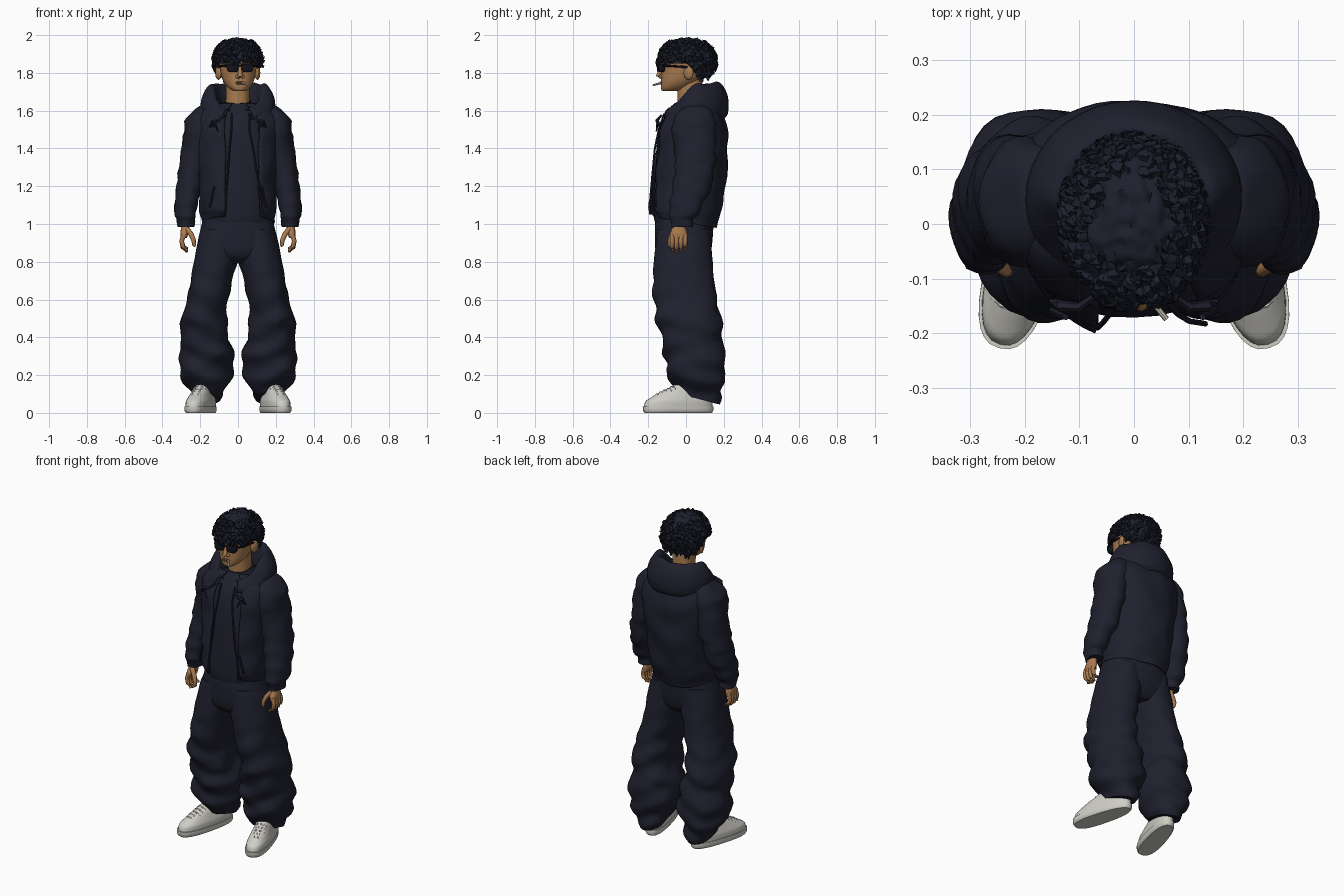
import bpy, bmesh, math, random
from mathutils import Vector, noise
random.seed(4)

def mat(name, r, g, b):
    m = bpy.data.materials.new(name)
    m.diffuse_color = (r, g, b, 1)
    return m

NAVY = mat("navy cloth", 0.0135, 0.0145, 0.027)
HAIR = mat("dark hair", 0.012, 0.014, 0.026)
SKIN = mat("skin", 0.40, 0.20, 0.08)
LIPS = mat("lips", 0.22, 0.09, 0.045)
SHOE = mat("off white leather", 0.62, 0.61, 0.56)
GLASS = mat("black lens", 0.006, 0.006, 0.012)
PAPER = mat("paper", 0.66, 0.62, 0.52)

def finish(bm, name, material, angle=40, mirror=False, recalc=True, turn=0, thick=0):
    if recalc:
        bmesh.ops.recalc_face_normals(bm, faces=bm.faces)
    me = bpy.data.meshes.new(name)
    bm.to_mesh(me)
    bm.free()
    me.materials.append(material)
    me.polygons.foreach_set("use_smooth", [True] * len(me.polygons))
    me.set_sharp_from_angle(angle=math.radians(angle))
    ob = bpy.data.objects.new(name, me)
    bpy.context.collection.objects.link(ob)
    ob.rotation_euler.z = turn
    if thick:
        s = ob.modifiers.new("thickness", 'SOLIDIFY')
        s.thickness, s.offset = thick, -1
    if mirror:
        ob.modifiers.new("mirror", 'MIRROR')
    return ob

def grid(bm, rows, closed=True, caps=True):
    vs = [[bm.verts.new(p) for p in r] for r in rows]
    n = len(vs[0])
    for a, b in zip(vs, vs[1:]):
        for j in range(n if closed else n - 1):
            k = (j + 1) % n
            bm.faces.new((a[j], a[k], b[k], b[j]))
    if closed and caps:
        bm.faces.new(vs[0][::-1])
        bm.faces.new(vs[-1])

def spline(keys, sub):
    out = []
    for i in range(len(keys) - 1):
        p = [keys[max(i - 1, 0)], keys[i], keys[i + 1], keys[min(i + 2, len(keys) - 1)]]
        for s in range(sub):
            t = s / sub
            out.append([b + 0.5 * t * (c - a + t * (2*a - 5*b + 4*c - d + t * (3*(b - c) + d - a)))
                        for a, b, c, d in zip(*p)])
    return out + [list(keys[-1])]

def spow(v, e):
    return math.copysign(abs(v) ** e, v)

def loft(bm, keys, sides=32, sub=3, power=2.2, fold=None, gap=None, caps=True):
    """keys, bottom to top: z, x0, x1, y0, y1, rise of the front edge"""
    rings = spline(keys, sub)
    rows = []
    for i, (z, x0, x1, y0, y1, tilt) in enumerate(rings):
        t = i / (len(rings) - 1)
        l, r = [a + (b - a) * t for a, b in gap] if gap else (0, 0)
        row = []
        for j in range(sides):
            a = -math.pi/2 + r + (2*math.pi - l - r) * j / (sides - 1 if gap else sides)
            c, s = spow(math.cos(a), 2/power), spow(math.sin(a), 2/power)
            p = Vector(((x0+x1)/2 + (x1-x0)/2*c, (y0+y1)/2 + (y1-y0)/2*s, z - tilt*s))
            if fold:
                p += Vector((math.cos(a), math.sin(a), 0)) * fold(p, a)
            row.append(p)
        rows.append(row)
    grid(bm, rows, not gap, caps)

def tube(bm, pts, radii, sides=8):
    pts = [Vector(p) for p in pts]
    rows = []
    for i, p in enumerate(pts):
        d = (pts[min(i+1, len(pts)-1)] - pts[max(i-1, 0)]).normalized()
        u = d.orthogonal().normalized()
        v = d.cross(u)
        rows.append([p + radii[i] * (u*math.cos(k*math.tau/sides) + v*math.sin(k*math.tau/sides))
                     for k in range(sides)])
    grid(bm, rows)

def ball(bm, c, r, sub=3):
    vs = bmesh.ops.create_icosphere(bm, subdivisions=sub, radius=1)["verts"]
    for v in vs:
        v.co = Vector(c) + Vector((v.co.x*r[0], v.co.y*r[1], v.co.z*r[2]))
    return vs

def crumple(amp, fx, fz):
    return lambda p, a: amp * noise.noise(Vector((p.x*fx, p.y*fx, p.z*fz)))

# Trousers: hips, then one baggy leg mirrored
bm = bmesh.new()
loft(bm, [(.79, -.14, .14, -.10, .09, 0), (.83, -.215, .215, -.15, .125, 0),
          (.90, -.213, .213, -.165, .14, 0), (1.0, -.19, .19, -.165, .145, 0),
          (1.06, -.18, .18, -.155, .135, 0)], fold=crumple(.006, 14, 8))
finish(bm, "trouser_hips", NAVY)

def leg_fold(p, a):
    w = min(1, max(0, (.75 - p.z) / .3)) * min(1, max(0.2, (p.z - .04) / .1))
    return (.007 * noise.noise(p * 12)
            + w * (.010 * math.sin(p.z*42 + 1.6*math.sin(a*2)) + .018 * noise.noise(Vector((p.x*8, p.y*8, p.z*15)))))

bm = bmesh.new()
loft(bm, [(.075, .095, .235, -.05, .175, .03), (.11, .075, .25, -.075, .19, .03),
          (.18, .045, .285, -.095, .2, .02), (.27, .025, .32, -.11, .21, .01),
          (.35, .04, .295, -.125, .2, 0), (.43, .05, .30, -.14, .19, 0),
          (.52, .055, .295, -.155, .18, 0), (.62, .045, .265, -.175, .16, 0),
          (.72, .025, .247, -.175, .148, 0), (.80, .003, .235, -.168, .142, 0),
          (.90, .0, .212, -.16, .135, 0), (.97, .01, .19, -.15, .13, 0)],
     sides=36, sub=4, fold=leg_fold)
finish(bm, "trouser_legs", NAVY, mirror=True)

# Shoes: sole, upper and laces in foot space, then toed out
def foot(bm):
    c, s = math.cos(.27), math.sin(.27)
    for v in bm.verts:
        x, y = v.co.x, v.co.y
        x *= 1 - .45 * (y + .02)
        v.co.x, v.co.y = .195 + x*c - y*s, -.04 + x*s + y*c

bm = bmesh.new()
loft(bm, [(0, -.056, .056, -.185, .183, 0), (.012, -.064, .064, -.192, .19, 0),
          (.035, -.064, .064, -.194, .19, 0)], power=2.5, sub=2)
loft(bm, [(.03, -.060, .060, -.188, .186, 0), (.06, -.06, .06, -.18, .186, 0),
          (.078, -.056, .056, -.155, .184, 0), (.098, -.05, .05, -.115, .18, .004),
          (.12, -.044, .044, -.065, .175, .006), (.145, -.035, .035, -.02, .165, .004)], power=2.4)
for i in range(5):
    y, z = -.118 + i*.021, .094 + i*.0105
    tube(bm, [(-.034, y+.008, z-.012), (-.015, y, z+.003), (.015, y, z+.003), (.034, y+.008, z-.012)], [.005]*4, 6)
foot(bm)
finish(bm, "shoes", SHOE, mirror=True)

# Inner shirt with crew collar
bm = bmesh.new()
loft(bm, [(1.0, -.18, .18, -.16, .135, 0), (1.06, -.185, .185, -.172, .14, 0),
          (1.25, -.19, .19, -.165, .18, 0), (1.42, -.20, .20, -.15, .19, 0),
          (1.54, -.18, .18, -.125, .17, 0), (1.60, -.11, .11, -.085, .12, 0),
          (1.635, -.078, .078, -.06, .10, -.01), (1.65, -.07, .07, -.052, .095, -.012)],
     fold=crumple(.006, 10, 10))
finish(bm, "shirt", NAVY)

# Jacket body, open at the front
bm = bmesh.new()
loft(bm, [(1.01, -.188, .188, -.178, .155, .03), (1.035, -.19, .19, -.192, .165, .025),
          (1.07, -.20, .20, -.2, .185, .01), (1.14, -.207, .207, -.197, .2, 0),
          (1.26, -.208, .208, -.185, .215, 0), (1.40, -.222, .222, -.167, .222, 0),
          (1.50, -.235, .235, -.148, .218, 0), (1.57, -.225, .225, -.122, .2, 0),
          (1.615, -.175, .175, -.09, .175, 0), (1.64, -.12, .12, -.065, .14, 0)],
     sides=52, sub=4, gap=[(.33, .25), (.68, .35)], fold=crumple(.014, 9, 9), caps=False)
finish(bm, "jacket_body", NAVY, recalc=False, thick=.012)

# Zip edges, drawstrings and pocket slits
bm = bmesh.new()
for top, bot in ((-.035, -.068), (.06, .13)):
    tube(bm, [(bot, -.198 + abs(bot)*.12, 1.05), (bot*.93+top*.07, -.197 + abs(bot)*.12, 1.14),
              (bot*.6+top*.4, -.178, 1.26), (bot*.3+top*.7, -.165, 1.4),
              (top, -.144, 1.5), (top, -.115, 1.585)], [.0055]*6, 6)
for s in (-1, 1):
    tube(bm, [(s*.07, -.13, 1.575), (s*.10, -.152, 1.55), (s*.135, -.15, 1.54), (s*.15, -.14, 1.515),
              (s*.12, -.152, 1.525), (s*.105, -.157, 1.49)], [.006, .009, .011, .007, .008, .004], 6)
    tube(bm, [(s*.15, -.158, 1.09), (s*.125, -.17, 1.2)], [.006, .006], 6)
finish(bm, "jacket_trim", NAVY)

# Sleeves with gathered cuffs
def sleeve_fold(p, a):
    return .016 * noise.noise(Vector((p.x*9, p.y*9, p.z*13))) + .004 * math.sin(p.z*70 + 2*math.sin(a))

bm = bmesh.new()
loft(bm, [(.985, .232, .322, -.085, .03, 0), (1.025, .23, .326, -.088, .035, 0),
          (1.045, .222, .335, -.092, .06, 0), (1.10, .215, .338, -.085, .095, 0),
          (1.17, .195, .332, -.07, .13, 0), (1.27, .172, .317, -.06, .15, 0),
          (1.38, .14, .30, -.065, .155, 0), (1.50, .12, .284, -.07, .16, 0),
          (1.56, .11, .272, -.06, .155, 0), (1.60, .11, .245, -.035, .13, 0),
          (1.625, .12, .205, 0, .10, 0)], sides=28, fold=sleeve_fold)
finish(bm, "sleeves", NAVY, mirror=True)

# Hood lying open around the neck
bm = bmesh.new()
rows = []
for rx, yf, yb, zf, zb in spline([(.165, -.105, .17, 1.545, 1.535), (.19, -.13, .215, 1.56, 1.57),
        (.198, -.13, .226, 1.58, 1.63), (.185, -.12, .215, 1.60, 1.69), (.152, -.105, .185, 1.615, 1.742),
        (.128, -.095, .15, 1.612, 1.738), (.11, -.085, .125, 1.60, 1.69), (.09, -.07, .11, 1.575, 1.62)], 3):
    row = []
    for j in range(49):
        a = -math.pi/2 + .4 + (2*math.pi - .8) * j / 48
        y = (yf + yb)/2 + (yb - yf)/2 * math.sin(a)
        t = min(1, max(0, (y + .10) / .17))
        t = t*t*(3 - 2*t)
        p = Vector((rx*math.cos(a), y, zf + (zb - zf)*t))
        row.append(p * (1 + .006 * noise.noise(p*14)))
    rows.append(row)
grid(bm, rows, closed=False)
finish(bm, "hood", NAVY, angle=60, recalc=False, thick=.008)

# Hands: palm, four curled fingers, thumb
bm = bmesh.new()
loft(bm, [(.925, .272, .302, -.085, .008, 0), (.95, .262, .305, -.085, .008, 0),
          (.98, .258, .302, -.07, .0, 0), (1.03, .257, .30, -.06, .01, 0)], sides=16)
for i in range(4):
    y = -.073 + i*.023
    d = (.0, -.006, -.003, .008)[i]
    tube(bm, [(.288, y, .945), (.298, y, .91), (.292, y, .88+d), (.272, y, .862+d), (.264, y, .862+d)],
         [.0125, .0125, .0115, .01, .005])
tube(bm, [(.272, -.06, .975), (.248, -.075, .945), (.235, -.085, .915), (.232, -.087, .887), (.234, -.087, .88)],
     [.014, .014, .012, .01, .005])
finish(bm, "hands", SKIN, angle=60, mirror=True)

# Head, neck, nose and ears
TURN = .08
bm = bmesh.new()
loft(bm, [(1.56, -.07, .07, -.05, .10, 0), (1.66, -.063, .063, -.045, .09, 0),
          (1.78, -.062, .062, -.05, .085, 0)], sides=24)
loft(bm, [(1.703, -.025, .025, -.122, -.06, 0), (1.712, -.045, .045, -.132, -.01, 0),
          (1.735, -.068, .068, -.134, .035, 0), (1.77, -.086, .086, -.133, .085, 0),
          (1.82, -.096, .096, -.132, .115, 0), (1.87, -.10, .10, -.134, .125, 0),
          (1.92, -.09, .09, -.115, .11, 0), (1.955, -.05, .05, -.06, .06, 0)], sides=28, power=2.15)
tube(bm, [(0, -.128, 1.835), (0, -.140, 1.80), (0, -.147, 1.785), (0, -.132, 1.773)], [.008, .012, .014, .010])
for s in (-1, 1):
    ball(bm, (s*.015, -.134, 1.78), (.01, .011, .009), 2)
    for v in ball(bm, (s*.104, .005, 1.80), (.014, .026, .038), 2):
        v.co.x += s * .3 * (v.co.y - .005)
finish(bm, "head", SKIN, angle=60, turn=TURN)

bm = bmesh.new()
ball(bm, (0, -.132, 1.750), (.026, .008, .005), 2)
ball(bm, (0, -.132, 1.742), (.022, .009, .005), 2)
finish(bm, "lips", LIPS, turn=TURN)

# Sunglasses: lenses, bridge and temples
bm = bmesh.new()
for s in (-1, 1):
    loft(bm, [(1.806, s*.039-.022, s*.039+.022, -.148, -.122, 0), (1.815, s*.039-.03, s*.039+.03, -.151, -.115, 0),
              (1.842, s*.039-.033, s*.039+.033, -.150, -.115, 0), (1.848, s*.039-.032, s*.039+.032, -.147, -.115, 0)],
         sides=24, sub=2, power=4)
    tube(bm, [(s*.07, -.13, 1.838), (s*.092, -.10, 1.838), (s*.104, -.02, 1.832), (s*.104, .02, 1.825)], [.006]*4, 6)
tube(bm, [(-.015, -.143, 1.838), (.015, -.143, 1.838)], [.005]*2, 6)
finish(bm, "sunglasses", GLASS, turn=TURN)

# Cigarette
bm = bmesh.new()
tube(bm, [(.012, -.13, 1.748), (.045, -.178, 1.735)], [.0055]*2)
finish(bm, "cigarette", PAPER, turn=TURN)

# Hair: ridged cap plus scattered curls
def hairline(y):
    return 1.85 - .085 * min(1, max(0, (y + .0) / .07))

bm = bmesh.new()
C, R = Vector((0, .006, 1.868)), Vector((.122, .147, .117))
for v in ball(bm, (0, 0, 0), (1, 1, 1), 5):
    n = v.co.copy()
    ridge = .07 * math.sin(22*n.y + 5*noise.noise(n*3.5)) * noise.noise(n*4) + .10 * noise.noise(n*7)
    n *= 1 + ridge
    v.co = C + Vector((n.x*R.x, n.y*R.y, n.z*R.z))
    v.co.z = max(v.co.z, hairline(v.co.y))
for i in range(420):
    z = random.uniform(-.75, .8)
    a = random.uniform(0, math.tau)
    w = math.sqrt(1 - z*z)
    n = Vector((w*math.cos(a), w*math.sin(a), z))
    p = C + Vector((n.x*R.x, n.y*R.y, n.z*R.z)) * .95
    if p.z < hairline(p.y) + .005:
        continue
    side = n.cross(Vector((0, 0, 1))).normalized() * random.uniform(-1, 1)
    down = Vector((0, 0, -1)) * random.uniform(.4, 1.3)
    r = random.uniform(.011, .016)
    tube(bm, [p, p + n*.014 + side*.007, p + n*.02 + side*.016 + down*.010,
              p + n*.021 + side*.014 + down*.022], [r, r*.9, r*.6, .002], 6)
finish(bm, "hair", HAIR, angle=50, turn=TURN)
